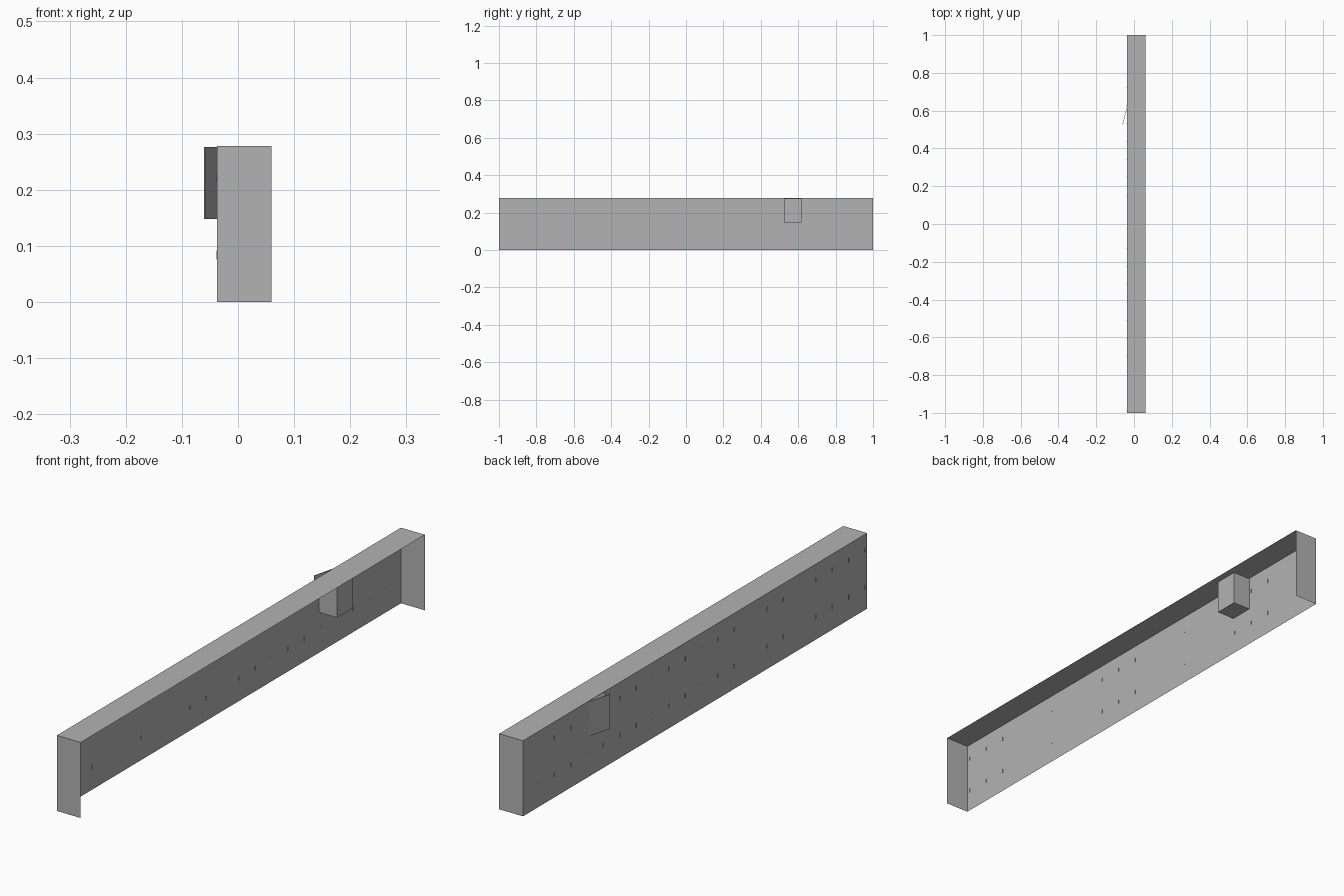
import bpy

if "Cube" in bpy.data.objects:
    bpy.data.objects.remove(bpy.data.objects["Cube"])

X0, X1 = -0.037, 0.06      # sheet wall plane and open side
H = 0.278                  # overall height
PY0, PY1 = 0.525, 0.617    # pocket opening along the wall
PZ0, PZ1 = 0.148, 0.276
DEPTH = 0.036              # inner face of the pocket


def make(name, quads):
    """Object from a list of four-cornered sheets, shared corners welded."""
    verts, faces = [], []
    for q in quads:
        ids = []
        for p in q:
            if p not in verts:
                verts.append(p)
            ids.append(verts.index(p))
        faces.append(ids)
    me = bpy.data.meshes.new(name)
    me.from_pydata(verts, [], faces)
    me.materials.append(grey)
    ob = bpy.data.objects.new(name, me)
    bpy.context.collection.objects.link(ob)
    return ob


def x_quad(x, y0, y1, z0, z1):
    return [(x, y1, z0), (x, y0, z0), (x, y0, z1), (x, y1, z1)]


def y_quad(y, x0, x1, z0, z1):
    return [(x0, y, z0), (x1, y, z0), (x1, y, z1), (x0, y, z1)]


def z_quad(z, x0, x1, y0, y1):
    return [(x0, y0, z), (x1, y0, z), (x1, y1, z), (x0, y1, z)]


# Mid grey painted metal
grey = bpy.data.materials.new("mid_grey")
grey.diffuse_color = (0.45, 0.45, 0.45, 1)
grey.use_nodes = True
grey.node_tree.nodes["Principled BSDF"].inputs["Base Color"].default_value = grey.diffuse_color

# Long wall sheet with the pocket opening left out
ys, zs = [-1, PY0, PY1, 1], [0, PZ0, PZ1, H]
make("wall_sheet", [x_quad(X0, ys[i], ys[i + 1], zs[j], zs[j + 1])
                    for i in range(3) for j in range(3) if (i, j) != (1, 1)])

# Top strip and end caps
make("top_strip", [z_quad(H, X0, X1, -1, 1)])
make("front_end_cap", [y_quad(-1, X0, X1, 0, H)])
make("back_end_cap", [y_quad(1, X0, X1, 0, H)[::-1]])

# Pocket recessed behind the wall
make("pocket", [x_quad(DEPTH, PY0, PY1, PZ0, PZ1)[::-1],
                y_quad(PY0, X0, DEPTH, PZ0, PZ1),
                y_quad(PY1, X0, DEPTH, PZ0, PZ1)[::-1],
                z_quad(PZ0, X0, DEPTH, PY0, PY1)[::-1],
                z_quad(PZ1, X0, DEPTH, PY0, PY1)])

# Thin door standing ajar, hinged at the far edge of the pocket
FX = -0.06
door = make("pocket_door", [[(X0, PY1, PZ0), (FX, PY0 + 0.003, PZ0),
                             (FX, PY0 + 0.003, PZ1), (X0, PY1, PZ1)]])
thick = door.modifiers.new("thickness", 'SOLIDIFY')
thick.thickness = 0.002
thick.offset = 0

# Two rows of small fasteners along the wall
quads = []
for k in range(21):
    y = 0.913 - 0.095 * k
    for z in (0.084, 0.220):
        if PZ0 < z < PZ1 and PY0 < y < PY1:
            continue
        a, b, lo, hi = y - 0.001, y + 0.001, z - 0.008, z + 0.008
        xa, xb = X0 - 0.0015, X0 + 0.001
        quads += [x_quad(xa, a, b, lo, hi), x_quad(xb, a, b, lo, hi)[::-1],
                  y_quad(a, xa, xb, lo, hi), y_quad(b, xa, xb, lo, hi)[::-1],
                  z_quad(lo, xa, xb, a, b)[::-1], z_quad(hi, xa, xb, a, b)]
make("wall_fasteners", quads)
